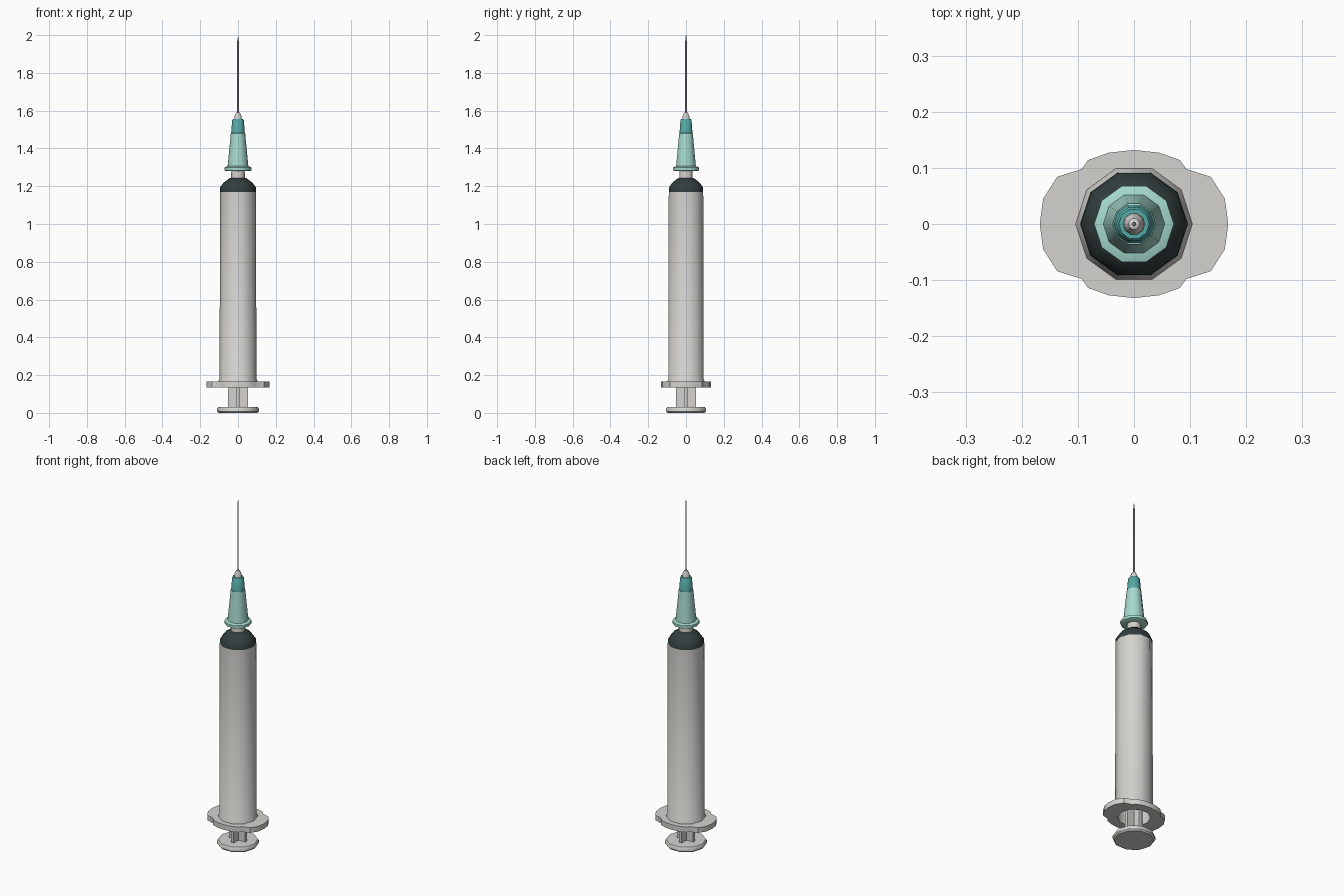
import bpy, bmesh, math

if "Cube" in bpy.data.objects:
    bpy.data.objects.remove(bpy.data.objects["Cube"])

def mat(name, rgb):
    m = bpy.data.materials.new(name)
    m.diffuse_color = (*rgb, 1)
    m.use_nodes = True
    m.node_tree.nodes["Principled BSDF"].inputs["Base Color"].default_value = m.diffuse_color
    return m

WHITE = mat("pale_plastic", (0.66, 0.65, 0.62))
DARK = mat("dark_rubber", (0.032, 0.047, 0.047))
MINT = mat("light_teal", (0.38, 0.70, 0.62))
TEAL = mat("deep_teal", (0.09, 0.40, 0.38))
STEEL = mat("steel", (0.45, 0.46, 0.48))

def add(name, mesh, material):
    ob = bpy.data.objects.new(name, mesh)
    bpy.context.collection.objects.link(ob)
    mesh.materials.clear()
    mesh.materials.append(material)
    bpy.ops.object.select_all(action='DESELECT')
    ob.select_set(True)
    bpy.context.view_layer.objects.active = ob
    bpy.ops.object.shade_smooth_by_angle(angle=math.radians(38))
    return ob

def lathe(name, profile, material, sides=10, closed=False):
    """Turn (radius, z) points round z; cap the ends unless closed into a loop."""
    bm = bmesh.new()
    rings = [[bm.verts.new((r * math.cos(2 * math.pi * i / sides),
                            r * math.sin(2 * math.pi * i / sides), z))
              for i in range(sides)] for r, z in profile]
    pairs = list(zip(rings, rings[1:]))
    if closed:
        pairs.append((rings[-1], rings[0]))
    else:
        bm.faces.new(rings[0])
        bm.faces.new(rings[-1])
    for a, b in pairs:
        for i in range(sides):
            j = (i + 1) % sides
            bm.faces.new((a[i], a[j], b[j], b[i]))
    bmesh.ops.recalc_face_normals(bm, faces=bm.faces)
    me = bpy.data.meshes.new(name)
    bm.to_mesh(me)
    bm.free()
    return add(name, me, material)

# Thumb plate and cross-shaped plunger rod
lathe("thumb_plate", [(0.102, 0), (0.11, 0.008), (0.11, 0.023), (0.105, 0.03)], WHITE)
t, w = 0.009, 0.052
cross = [(t, t), (t, w), (-t, w), (-t, t), (-w, t), (-w, -t),
         (-t, -t), (-t, -w), (t, -w), (t, -t), (w, -t), (w, t)]
bm = bmesh.new()
face = bm.faces.new([bm.verts.new((x, y, 0.028)) for x, y in cross])
ext = bmesh.ops.extrude_face_region(bm, geom=[face])
bmesh.ops.translate(bm, vec=(0, 0, 1.12),
                    verts=[v for v in ext["geom"] if isinstance(v, bmesh.types.BMVert)])
bmesh.ops.recalc_face_normals(bm, faces=bm.faces)
me = bpy.data.meshes.new("plunger_rod")
bm.to_mesh(me)
bm.free()
add("plunger_rod", me, WHITE)

# Finger flange: lobed outline, mirrored from one quarter, with a round hole
q = [(0.168, 0), (0.162, 0.045), (0.137, 0.084), (0.093, 0.098),
     (0.082, 0.114), (0.045, 0.127), (0, 0.132)]
half = q + [(-x, y) for x, y in reversed(q[:-1])]
outline = half + [(x, -y) for x, y in reversed(half[1:-1])]
hole = [(0.086 * math.cos(math.pi * i / 5), 0.086 * math.sin(math.pi * i / 5)) for i in range(10)]
cu = bpy.data.curves.new("flange_curve", 'CURVE')
cu.dimensions = '2D'
cu.fill_mode = 'BOTH'
cu.extrude = 0.015
for pts in (outline, hole):
    s = cu.splines.new('POLY')
    s.points.add(len(pts) - 1)
    for p, (x, y) in zip(s.points, pts):
        p.co = (x, y, 0, 1)
    s.use_cyclic_u = True
tmp = bpy.data.objects.new("flange_curve", cu)
bpy.context.collection.objects.link(tmp)
bpy.context.view_layer.update()
me = bpy.data.meshes.new_from_object(tmp.evaluated_get(bpy.context.evaluated_depsgraph_get()))
bpy.data.objects.remove(tmp)
bm = bmesh.new()
bm.from_mesh(me)
bmesh.ops.remove_doubles(bm, verts=bm.verts, dist=1e-5)
bmesh.ops.recalc_face_normals(bm, faces=bm.faces)
bm.to_mesh(me)
bm.free()
add("finger_flange", me, WHITE).location.z = 0.15

# Hollow barrel with a small flare where it meets the flange
lathe("barrel", [(0.086, 0.136), (0.104, 0.163), (0.104, 0.168), (0.097, 0.18),
                 (0.096, 1.17), (0.086, 1.17)], WHITE, closed=True)

# Dark stopper and shoulder, then the nozzle
lathe("stopper", [(0.085, 1.14), (0.085, 1.168), (0.096, 1.169), (0.094, 1.195),
                  (0.075, 1.22), (0.045, 1.242), (0.034, 1.245)], DARK)
lathe("nozzle", [(0.037, 1.24), (0.035, 1.29)], WHITE)

# Needle hub
lathe("hub_collar", [(0.063, 1.28), (0.071, 1.284), (0.071, 1.3), (0.055, 1.306)], MINT)
lathe("hub_cone", [(0.055, 1.304), (0.038, 1.48), (0.033, 1.482)], MINT)
lathe("hub_neck", [(0.036, 1.48), (0.031, 1.55), (0.027, 1.555)], TEAL)
lathe("glue_tip", [(0.02, 1.55), (0.018, 1.572), (0.01, 1.59), (0.005, 1.592)], WHITE)

# Needle with a slanted point
needle = lathe("needle", [(0.004, 1.58), (0.004, 1.97), (0.003, 2.0)], STEEL, sides=8)
for v in needle.data.vertices:
    if v.co.z > 1.99:
        v.co.z = 1.99 + v.co.x / 0.003 * 0.01
